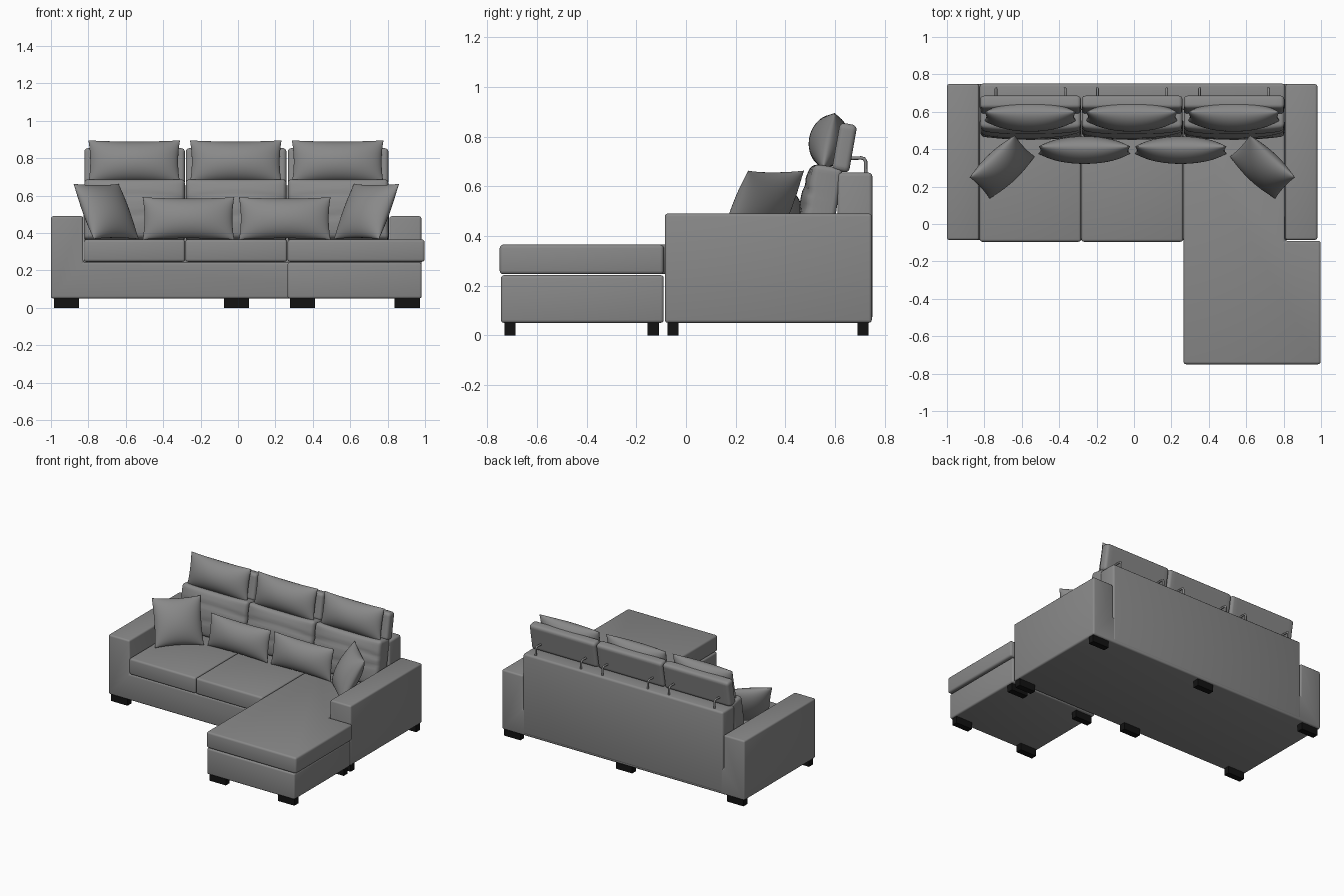
import bpy, bmesh, math
from mathutils import Vector, Matrix

if "Cube" in bpy.data.objects:
    bpy.data.objects.remove(bpy.data.objects["Cube"])


def material(name, rgb):
    m = bpy.data.materials.new(name)
    m.diffuse_color = (*rgb, 1)
    m.use_nodes = True
    m.node_tree.nodes["Principled BSDF"].inputs["Base Color"].default_value = m.diffuse_color
    return m


GREY = material("grey fabric", (0.25, 0.25, 0.25))
BLACK = material("black plastic", (0.006, 0.006, 0.006))


def finish(name, bm, mat, loc=(0, 0, 0), rot=(0, 0, 0), angle=40):
    bmesh.ops.recalc_face_normals(bm, faces=bm.faces)
    me = bpy.data.meshes.new(name)
    bm.to_mesh(me)
    bm.free()
    me.materials.append(mat)
    ob = bpy.data.objects.new(name, me)
    bpy.context.collection.objects.link(ob)
    ob.location = loc
    ob.rotation_euler = [math.radians(a) for a in rot]
    bpy.ops.object.select_all(action='DESELECT')
    ob.select_set(True)
    bpy.context.view_layer.objects.active = ob
    bpy.ops.object.shade_smooth_by_angle(angle=math.radians(angle))
    return ob


def prism(name, pts, direction, bevel=0.012, mat=GREY):
    """Extrude an outline of 3D points along a vector and round its edges."""
    bm = bmesh.new()
    f = bm.faces.new([bm.verts.new(p) for p in pts])
    ext = bmesh.ops.extrude_face_region(bm, geom=[f], use_keep_orig=True)
    vs = [g for g in ext["geom"] if isinstance(g, bmesh.types.BMVert)]
    bmesh.ops.translate(bm, verts=vs, vec=direction)
    bmesh.ops.recalc_face_normals(bm, faces=bm.faces)
    if bevel:
        bmesh.ops.bevel(bm, geom=bm.edges[:], offset=bevel, segments=3,
                        profile=0.5, affect='EDGES')
    return finish(name, bm, mat)


def box(name, x0, x1, y0, y1, z0, z1, bevel=0.012, mat=GREY):
    return prism(name, [(x0, y0, z0), (x1, y0, z0), (x1, y1, z0), (x0, y1, z0)],
                 (0, 0, z1 - z0), bevel, mat)


def pad(name, loc, size, lean, bulge=0.0, fold=0.0):
    """Upright rounded slab with a bulging, slightly creased front."""
    bm = bmesh.new()
    bmesh.ops.create_cube(bm, size=1)
    bmesh.ops.scale(bm, verts=bm.verts, vec=size)
    bmesh.ops.bevel(bm, geom=bm.edges[:], offset=0.02, segments=4,
                    profile=0.5, affect='EDGES')
    # slice into a fine grid so the front can swell
    for axis, n in ((0, 22), (2, 18)):
        for i in range(1, n):
            co, no = Vector(), Vector()
            co[axis] = size[axis] * (i / n - 0.5) * 0.9
            no[axis] = 1
            bmesh.ops.bisect_plane(bm, geom=bm.verts[:] + bm.edges[:] + bm.faces[:],
                                   plane_co=co, plane_no=no)
    for v in bm.verts:
        u, w = 2 * v.co.x / size[0], 2 * v.co.z / size[2]
        if v.co.y < 0:
            swell = max(0, 1 - u * u) ** 0.6 * max(0, 1 - w * w) ** 0.5
            crease = math.exp(-((w - 0.45 + 0.15 * u * u) / 0.09) ** 2)
            crease += 0.7 * math.exp(-((w + 0.25 - 0.2 * u) / 0.09) ** 2)
            v.co.y -= bulge * swell - fold * crease * max(0, 1 - w * w)
    return finish(name, bm, GREY, loc, (lean, 0, 0))


def pillow(name, loc, w, h, t, lean, turn=0, pinch=0.07):
    """Stuffed pillow: two swollen sheets joined at a seam, corners pulled out."""
    bm = bmesh.new()
    n = 28
    for side in (-1, 1):
        rows = []
        for j in range(n + 1):
            v = math.sin(math.pi / 2 * (2 * j / n - 1))
            row = []
            for i in range(n + 1):
                u = math.sin(math.pi / 2 * (2 * i / n - 1))
                x = w / 2 * u * (1 - pinch * 0.6 * (1 - v * v))
                z = h / 2 * v * (1 - pinch * (1 - u * u))
                y = side * t / 2 * (max(0, 1 - u * u) * max(0, 1 - v * v)) ** 0.55
                row.append(bm.verts.new((x, y, z)))
            rows.append(row)
        for a, b in zip(rows, rows[1:]):
            for i in range(n):
                bm.faces.new((a[i], a[i + 1], b[i + 1], b[i]))
    bmesh.ops.remove_doubles(bm, verts=bm.verts, dist=0.0001)
    return finish(name, bm, GREY, loc, (lean, 0, turn), 80)


# Sofa body: arms and base as one U-shaped front profile
U = [(-1, .05), (.98, .05), (.98, .49), (.81, .49), (.81, .242),
     (-.828, .242), (-.828, .49), (-1, .49)]
prism("arms_and_base", [(x, -.085, z) for x, z in U], (0, .833, 0))
box("back_frame", -.825, .808, .61, .75, .06, .655, .015)

# Chaise base and seat cushions
box("chaise_base", .265, .982, -.745, -.09, .05, .242)
box("left_seat", -.825, -.283, -.095, .56, .246, .365, .014)
box("middle_seat", -.281, .263, -.095, .56, .246, .365, .014)
L = [(.265, -.75), (.998, -.75), (.998, -.09), (.806, -.09), (.806, .56), (.265, .56)]
prism("chaise_seat", [(x, y, .246) for x, y in L], (0, 0, .119), .014)

# Back cushions, headrests, head pillows and headrest brackets
for label, cx in (("left", -.553), ("middle", -.01), ("right", .535)):
    pad(label + "_back_cushion", (cx, .55, .52), (.538, .115, .325), -9, .035, .008)
    pad(label + "_headrest", (cx, .638, .755), (.538, .07, .195), -10)
    pillow(label + "_head_pillow", (cx - .002, .575, .782), .49, .232, .16, -12)
    for s in (-1, 1):
        x = cx + s * .185
        curve = bpy.data.curves.new("bracket_path", 'CURVE')
        curve.dimensions = '3D'
        curve.bevel_depth = .007
        curve.bevel_resolution = 2
        curve.use_fill_caps = True
        path = [(.65, .712), (.705, .714), (.717, .711), (.723, .70), (.724, .64)]
        sp = curve.splines.new('POLY')
        sp.points.add(len(path) - 1)
        for p, (y, z) in zip(sp.points, path):
            p.co = (x, y, z, 1)
        curve.materials.append(GREY)
        ob = bpy.data.objects.new(label + "_headrest_bracket", curve)
        bpy.context.collection.objects.link(ob)

# Loose pillows
for label, cx in (("left", -.265), ("right", .25)):
    pillow(label + "_lumbar_pillow", (cx, .395, .478), .49, .23, .145, -10)
for label, cx, turn in (("left", -.705, 43), ("right", .687, -43)):
    pillow(label + "_corner_pillow", (cx, .305, .515), .33, .335, .15, -28, turn)

# Feet: six under the sofa, four under the chaise
feet = [(x, y) for x in (-.917, -.008, .905) for y in (-.052, .712)]
feet += [(x, y) for x in (.345, .905) for y in (-.708, -.132)]
for x, y in feet:
    box("foot", x - .067, x + .067, y - .0225, y + .0225, 0, .052, 0, BLACK)
